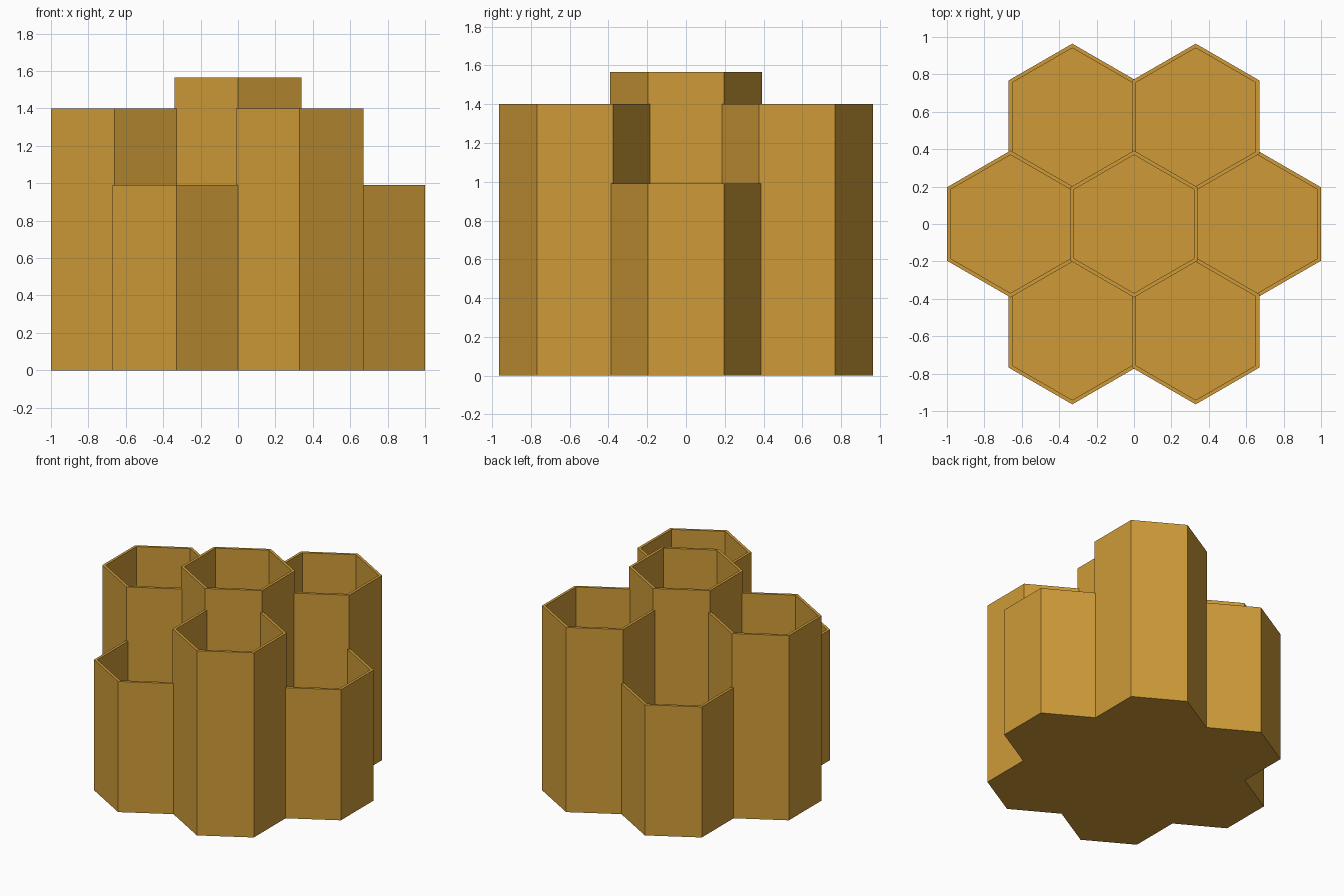
import bpy, bmesh
from math import pi, cos, sin, sqrt

cube = bpy.data.objects.get("Cube")
if cube:
    bpy.data.objects.remove(cube, do_unlink=True)

SPACING = 0.66              # distance between cell centres
OUTER = 0.34 * 2 / sqrt(3)  # corner radius of the outside wall
INNER = 0.32 * 2 / sqrt(3)  # corner radius of the hollow
FLOOR = 0.02
TALL, SHORT, CENTRE = 1.40, 0.99, 1.565

# Single honey-coloured material
honey = bpy.data.materials.new("honey")
honey.use_nodes = True
colour = (0.62, 0.33, 0.04, 1)
honey.diffuse_color = colour
honey.node_tree.nodes["Principled BSDF"].inputs["Base Color"].default_value = colour


def hex_cell(name, x, y, height):
    """Open-topped hexagonal cup with a point toward +y."""
    bm = bmesh.new()
    profile = [(OUTER, 0), (OUTER, height), (INNER, height), (INNER, FLOOR)]
    rings = [[bm.verts.new((r * sin(i * pi / 3), r * cos(i * pi / 3), z))
              for i in range(6)] for r, z in profile]
    for low, high in zip(rings, rings[1:]):
        for i in range(6):
            j = (i + 1) % 6
            bm.faces.new((low[i], low[j], high[j], high[i]))
    bm.faces.new(rings[0])
    bm.faces.new(rings[-1])
    bmesh.ops.recalc_face_normals(bm, faces=bm.faces)
    mesh = bpy.data.meshes.new(name)
    bm.to_mesh(mesh)
    bm.free()
    mesh.materials.append(honey)
    obj = bpy.data.objects.new(name, mesh)
    obj.location = (x, y, 0)
    bpy.context.collection.objects.link(obj)


# Centre cell and the surrounding ring, alternating short and tall
hex_cell("centre_cell", 0, 0, CENTRE)
names = ["left", "back_left", "back_right", "right", "front_right", "front_left"]
for k, side in enumerate(names):
    angle = k * pi / 3
    hex_cell(side + "_cell", SPACING * cos(angle), SPACING * sin(angle),
             TALL if k % 2 else SHORT)
